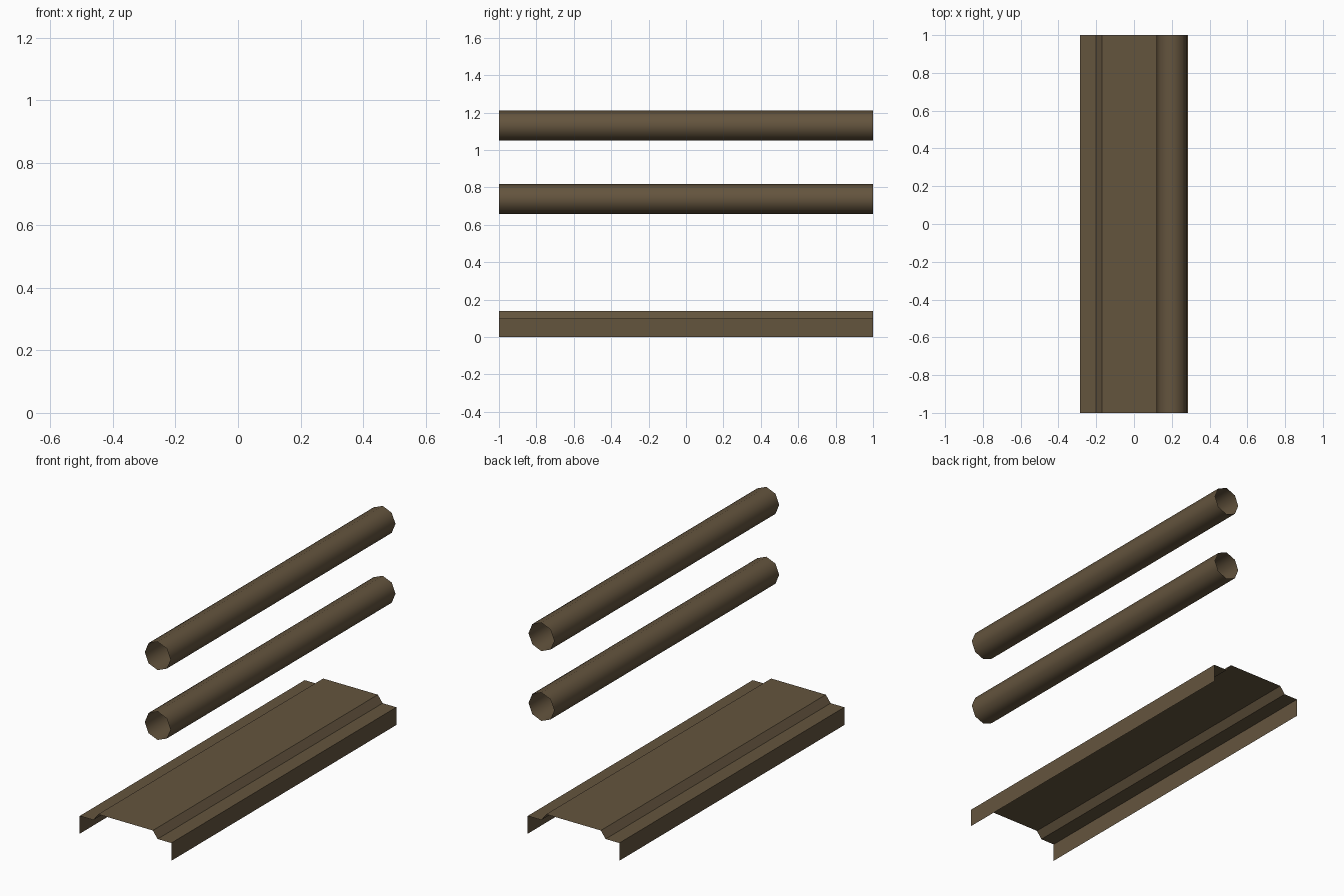
import bpy, math

if "Cube" in bpy.data.objects:
    bpy.data.objects.remove(bpy.data.objects["Cube"])

# Single weathered brown finish
brown = bpy.data.materials.new("weathered brown")
brown.diffuse_color = (0.127, 0.089, 0.048, 1)
brown.use_nodes = True
brown.node_tree.nodes["Principled BSDF"].inputs["Base Color"].default_value = brown.diffuse_color


def extrude_profile(name, profile, closed=False, smooth=False):
    """Open-ended sheet made by sweeping an (x, z) profile from y=-1 to y=1."""
    n = len(profile)
    verts = [(x, y, z) for y in (-1, 1) for x, z in profile]
    faces = []
    for i in range(n if closed else n - 1):
        j = (i + 1) % n
        faces.append((i, j, n + j, n + i))
    mesh = bpy.data.meshes.new(name)
    mesh.from_pydata(verts, [], faces)
    mesh.materials.append(brown)
    for p in mesh.polygons:
        p.use_smooth = smooth
    obj = bpy.data.objects.new(name, mesh)
    bpy.context.collection.objects.link(obj)
    return obj


# Kerb: folded sheet with raised middle, mirrored about x = 0
half = [(-0.285, 0), (-0.285, 0.10), (-0.20, 0.10), (-0.17, 0.14)]
extrude_profile("kerb_base", half + [(-x, z) for x, z in reversed(half)])

# Two open eight-sided rails above the right side
for name, zc in (("lower_rail", 0.737), ("upper_rail", 1.13)):
    ring = [(0.20 + 0.08 * math.cos(-k * math.pi / 4),
             zc + 0.08 * math.sin(-k * math.pi / 4)) for k in range(8)]
    extrude_profile(name, ring, closed=True, smooth=True)
